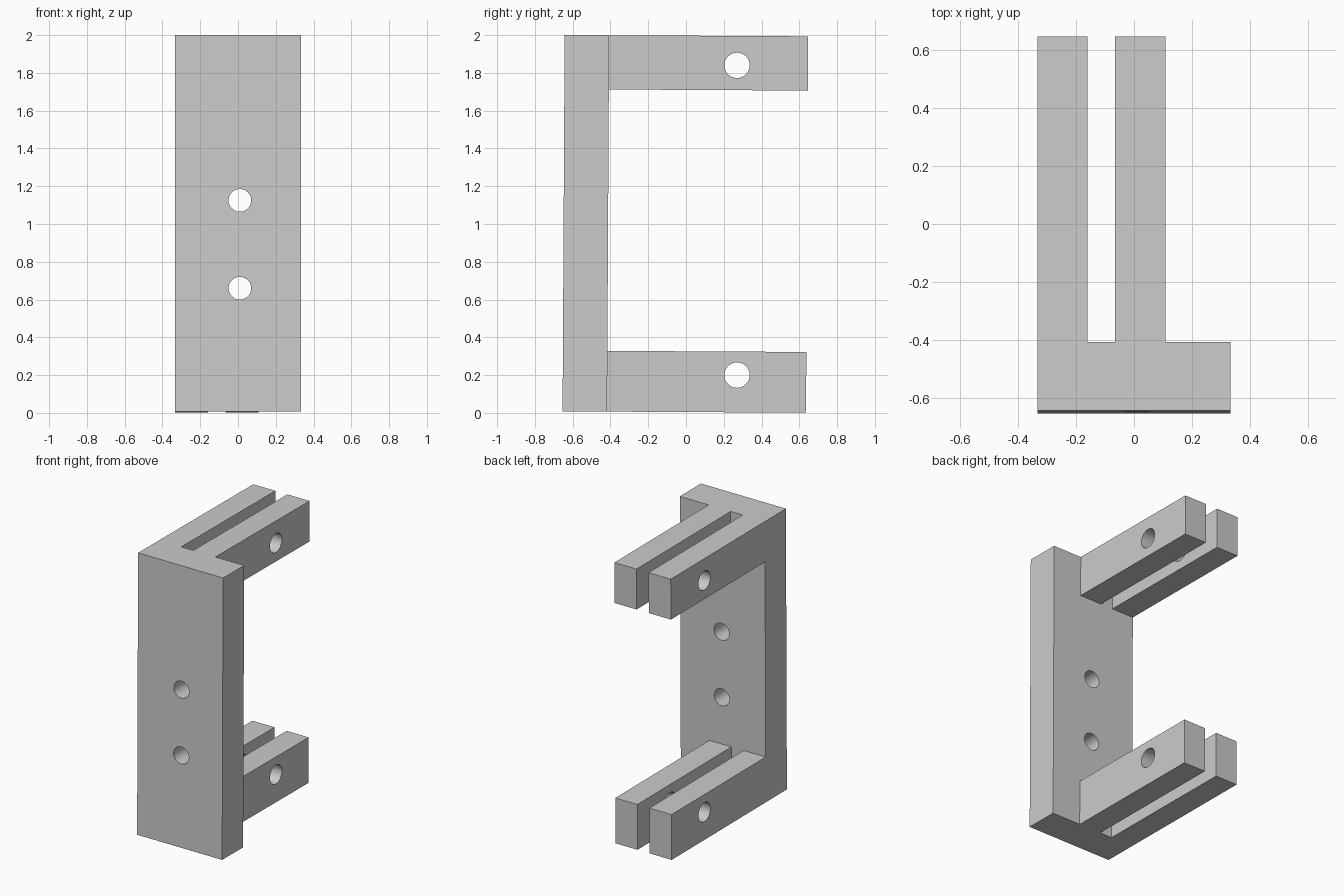
import bpy, bmesh
from math import pi
from mathutils import Matrix, Vector

if "Cube" in bpy.data.objects:
    bpy.data.objects.remove(bpy.data.objects["Cube"])

# The whole bracket leans very slightly about the x axis
PIVOT = Matrix.Translation((0, 0, 1))
TILT = PIVOT @ Matrix.Rotation(-0.0055, 4, 'X') @ PIVOT.inverted()


def new_object(name, bm):
    bmesh.ops.recalc_face_normals(bm, faces=bm.faces)
    mesh = bpy.data.meshes.new(name)
    bm.to_mesh(mesh)
    bm.free()
    obj = bpy.data.objects.new(name, mesh)
    bpy.context.collection.objects.link(obj)
    return obj


def prism(name, outline, z0, z1):
    bm = bmesh.new()
    face = bm.faces.new([bm.verts.new((x, y, z0)) for x, y in outline])
    top = bmesh.ops.extrude_face_region(bm, geom=[face])['geom']
    bmesh.ops.translate(bm, vec=(0, 0, z1 - z0),
                        verts=[v for v in top if isinstance(v, bmesh.types.BMVert)])
    bmesh.ops.transform(bm, matrix=TILT, verts=bm.verts)
    return new_object(name, bm)


def drill(name, centre, radius, depth, axis):
    bm = bmesh.new()
    turn = Matrix.Rotation(pi / 2, 4, 'Y' if axis == 'X' else 'X')
    bmesh.ops.create_cone(bm, cap_ends=True, segments=48, radius1=radius, radius2=radius,
                          depth=depth, matrix=Matrix.Translation(Vector(centre)) @ turn)
    return new_object(name, bm)


# Back plate with two prongs, full height
FRONT, STEP, TIP = -0.648, -0.4125, 0.641
bracket = prism("clevis_bracket", [
    (-0.333, FRONT), (0.333, FRONT), (0.333, STEP), (0.108, STEP), (0.108, TIP),
    (-0.065, TIP), (-0.065, STEP), (-0.16, STEP), (-0.16, TIP), (-0.333, TIP)],
    0.0045, 1.997)

# Opening between upper and lower arms
cutters = [prism("arm_gap_cutter",
                 [(-0.5, STEP), (0.5, STEP), (0.5, 1), (-0.5, 1)], 0.326, 1.71)]
# Pin holes through the arms
for z in (0.2, 1.84):
    cutters.append(drill("pin_hole_cutter", (0, 0.27, z), 0.067, 1.2, 'X'))
# Mounting holes through the plate
for z in (0.66, 1.125):
    cutters.append(drill("mount_hole_cutter", (0.01, -0.53, z), 0.06, 0.5, 'Y'))

bpy.context.view_layer.objects.active = bracket
bracket.select_set(True)
for cutter in cutters:
    cutter.hide_render = True
    mod = bracket.modifiers.new("cut", 'BOOLEAN')
    mod.operation = 'DIFFERENCE'
    mod.solver = 'EXACT'
    mod.object = cutter
    bpy.ops.object.modifier_apply(modifier=mod.name)
    bpy.data.objects.remove(cutter)

bpy.ops.object.shade_smooth_by_angle(angle=pi / 6)
